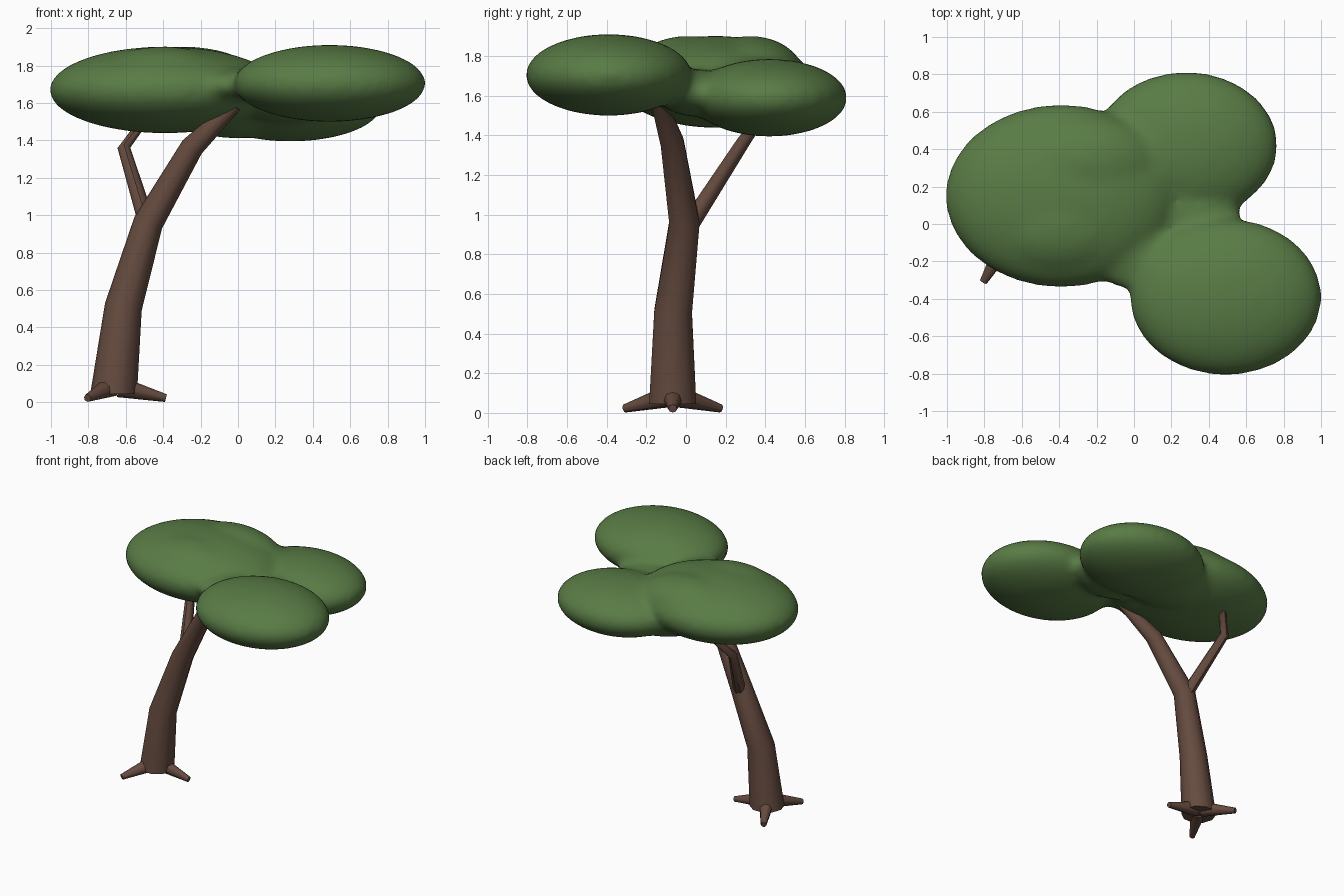
import bpy, bmesh
from math import cos, sin, pi
from mathutils import Vector, Matrix

cube = bpy.data.objects.get("Cube")
if cube:
    bpy.data.objects.remove(cube, do_unlink=True)


def make_material(name, rgb):
    mat = bpy.data.materials.new(name)
    mat.use_nodes = True
    mat.diffuse_color = (*rgb, 1)
    mat.node_tree.nodes["Principled BSDF"].inputs["Base Color"].default_value = (*rgb, 1)
    return mat


bark = make_material("bark brown", (0.13, 0.07, 0.05))
leaf = make_material("leaf green", (0.1, 0.2, 0.06))


def finish(name, bm, mat):
    bmesh.ops.recalc_face_normals(bm, faces=bm.faces)
    mesh = bpy.data.meshes.new(name)
    bm.to_mesh(mesh)
    bm.free()
    mesh.materials.append(mat)
    obj = bpy.data.objects.new(name, mesh)
    bpy.context.collection.objects.link(obj)
    bpy.ops.object.select_all(action="DESELECT")
    obj.select_set(True)
    bpy.context.view_layer.objects.active = obj
    return obj


def limb(name, path, sides=8, flat_foot=False):
    """Tapered tube through (x, y, z, radius) points, rings turned along the path."""
    bm = bmesh.new()
    pts = [Vector(p[:3]) for p in path]
    up = Vector((0, 0, 1))
    rings = []
    for i, p in enumerate(pts):
        along = (pts[min(i + 1, len(pts) - 1)] - pts[max(i - 1, 0)]).normalized()
        turn = up.rotation_difference(up if i == 0 and flat_foot else along)
        r = path[i][3]
        rings.append([bm.verts.new(p + turn @ Vector((r * cos(a), r * sin(a), 0)))
                      for a in (2 * pi * k / sides for k in range(sides))])
    for low, high in zip(rings, rings[1:]):
        for k in range(sides):
            n = (k + 1) % sides
            bm.faces.new((low[k], low[n], high[n], high[k]))
    bm.faces.new(rings[0][::-1])
    bm.faces.new(rings[-1])
    finish(name, bm, bark)
    bpy.ops.object.shade_smooth_by_angle(angle=pi / 4)


# Leaning trunk, flat at the foot
limb("trunk", [(-0.665, -0.067, 0.045, 0.125), (-0.613, -0.065, 0.51, 0.1),
               (-0.48, -0.008, 0.96, 0.08), (-0.245, -0.07, 1.365, 0.062),
               (-0.015, -0.145, 1.59, 0.038)], 10, True)

# Side branch with an elbow
limb("side_branch", [(-0.485, 0.02, 0.95, 0.046), (-0.61, 0.285, 1.36, 0.034),
                     (-0.5, 0.39, 1.51, 0.025)])

# Three roots spread evenly around the foot
for i in range(3):
    a = 2 * pi * i / 3
    limb(f"root_{i + 1}", [(-0.665 + d * cos(a), -0.067 + d * sin(a), z, r)
                           for d, z, r in ((0.03, 0.082, 0.056), (0.28, 0.022, 0.021))])

# Canopy: flattened leaf clumps fused into one soft mass
clumps = [((0.49, -0.39, 1.705), (0.515, 0.42, 0.206)),    # front left lobe
          ((0.28, 0.42, 1.59), (0.49, 0.395, 0.196)),      # back left lobe
          ((-0.39, 0.15, 1.67), (0.62, 0.49, 0.232)),      # right lobe
          ((-0.4, 0.0, 1.69), (0.42, 0.29, 0.212)),        # its front crown
          ((-0.28, 0.33, 1.69), (0.42, 0.27, 0.212)),      # its back crown
          ((0.0, 0.33, 1.605), (0.4, 0.29, 0.195)),        # bridges between lobes
          ((0.27, 0.05, 1.615), (0.3, 0.2, 0.12)),
          ((0.0, -0.15, 1.695), (0.25, 0.2, 0.09))]
bm = bmesh.new()
for centre, radii in clumps:
    bmesh.ops.create_icosphere(bm, subdivisions=4, radius=1,
                               matrix=Matrix.Translation(centre) @ Matrix.Diagonal((*radii, 1)))
canopy = finish("canopy", bm, leaf)
remesh = canopy.modifiers.new("fuse", "REMESH")
remesh.mode = "VOXEL"
remesh.voxel_size = 0.025
remesh.use_smooth_shade = True
soften = canopy.modifiers.new("soften", "SMOOTH")
soften.factor = 0.5
soften.iterations = 12
bpy.ops.object.shade_smooth()
